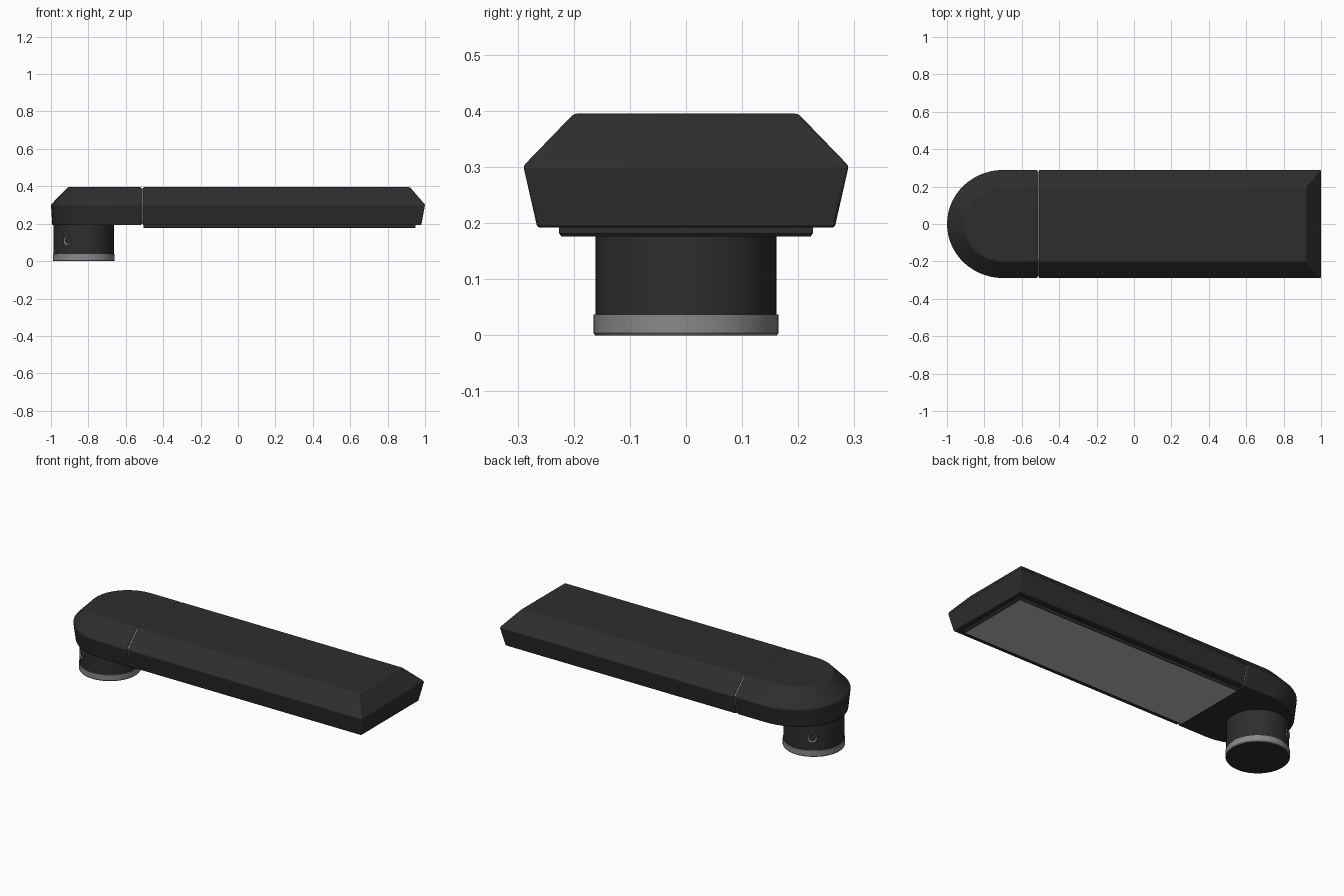
import bpy, bmesh, math
from mathutils import Vector

if "Cube" in bpy.data.objects:
    bpy.data.objects.remove(bpy.data.objects["Cube"])


def material(name, rgb):
    m = bpy.data.materials.new(name)
    m.diffuse_color = (*rgb, 1)
    m.use_nodes = True
    m.node_tree.nodes["Principled BSDF"].inputs["Base Color"].default_value = m.diffuse_color
    return m


BLACK = material("black_paint", (0.027, 0.027, 0.027))
STEEL = material("grey_metal", (0.25, 0.25, 0.25))
LENS = material("pale_lens", (0.52, 0.52, 0.52))


def finish(bm, name, mats, bevel=0.0):
    bmesh.ops.recalc_face_normals(bm, faces=bm.faces)
    me = bpy.data.meshes.new(name)
    bm.to_mesh(me)
    bm.free()
    ob = bpy.data.objects.new(name, me)
    bpy.context.collection.objects.link(ob)
    for m in mats:
        me.materials.append(m)
    bpy.ops.object.select_all(action='DESELECT')
    ob.select_set(True)
    bpy.context.view_layer.objects.active = ob
    bpy.ops.object.shade_smooth_by_angle(angle=math.radians(25))
    if bevel:
        b = ob.modifiers.new("soft_edges", 'BEVEL')
        b.width, b.segments = bevel, 2
        b.limit_method, b.angle_limit = 'ANGLE', math.radians(22)
    return ob


def loft(rings):
    """Skin equal-length point rings and cap both ends."""
    bm = bmesh.new()
    vs = [[bm.verts.new(p) for p in r] for r in rings]
    n = len(vs[0])
    for a, b in zip(vs, vs[1:]):
        for i in range(n):
            j = (i + 1) % n
            bm.faces.new((a[i], a[j], b[j], b[i]))
    bm.faces.new(vs[0][::-1])
    bm.faces.new(vs[-1])
    return bm


def rect(x0, x1, hw, z):
    return [(x0, -hw, z), (x1, -hw, z), (x1, hw, z), (x0, hw, z)]


def nose(x1, a, b, z, n=28):
    """Half ellipse closed by a straight edge at x1."""
    pts = [(-0.70 - a * math.sin(math.pi * i / n), b * math.cos(math.pi * i / n), z)
           for i in range(n + 1)]
    return pts + [(x1, -b, z), (x1, b, z)]


def circle(r, z, n=48):
    return [(-0.825 + r * math.cos(2 * math.pi * i / n),
             r * math.sin(2 * math.pi * i / n), z) for i in range(n)]


# Long lamp housing with chamfered top and tapered lower sides
finish(loft([rect(-0.508, 0.98, 0.265, 0.192), rect(-0.508, 1.0, 0.29, 0.302),
             rect(-0.508, 0.92, 0.20, 0.395)]), "lamp_housing", [BLACK], 0.005)

# Rounded mounting head
finish(loft([nose(-0.517, 0.293, 0.265, 0.192), nose(-0.517, 0.30, 0.29, 0.302),
             nose(-0.517, 0.21, 0.20, 0.395)]), "mounting_head", [BLACK], 0.005)

# Gasket inside the seam between head and housing
bm = loft([rect(-0.53, -0.495, 0.258, 0.198), rect(-0.53, -0.495, 0.282, 0.302),
           rect(-0.53, -0.495, 0.196, 0.389)])
finish(bm, "seam_gasket", [STEEL])

# Lens tray under the housing: black rim, pale underside
bm = loft([rect(-0.505, 0.945, 0.222, 0.176), rect(-0.505, 0.95, 0.226, 0.182),
           rect(-0.505, 0.95, 0.226, 0.195)])
bm.normal_update()
low = min(bm.faces, key=lambda f: f.calc_center_median().z)
bmesh.ops.inset_region(bm, faces=[low], thickness=0.004)
low.material_index = 1
finish(bm, "lens_tray", [BLACK, LENS])

# Pole collar with grey band at its foot
finish(loft([circle(0.161, 0.037), circle(0.161, 0.20)]), "pole_collar", [BLACK])
bm = loft([circle(0.162, 0.0), circle(0.165, 0.004), circle(0.165, 0.037)])
for f in bm.faces:
    if f.calc_center_median().z < 0.001:
        f.material_index = 1
finish(bm, "collar_band", [STEEL, BLACK])

# Clamping bolts on both sides of the collar
for side, label in ((-1, "front"), (1, "back")):
    d = Vector((-math.sin(math.radians(32)), side * math.cos(math.radians(32)), 0))
    bm = bmesh.new()
    bmesh.ops.create_cone(bm, cap_ends=True, segments=20, radius1=0.025,
                          radius2=0.025, depth=0.03)
    cap = max(bm.faces, key=lambda f: f.calc_center_median().z)
    bmesh.ops.inset_region(bm, faces=[cap], thickness=0.011)
    bmesh.ops.translate(bm, verts=cap.verts, vec=(0, 0, -0.008))
    ob = finish(bm, label + "_clamp_bolt", [STEEL])
    ob.rotation_euler = d.to_track_quat('Z', 'Y').to_euler()
    ob.location = Vector((-0.825, 0, 0.11)) + d * 0.151
